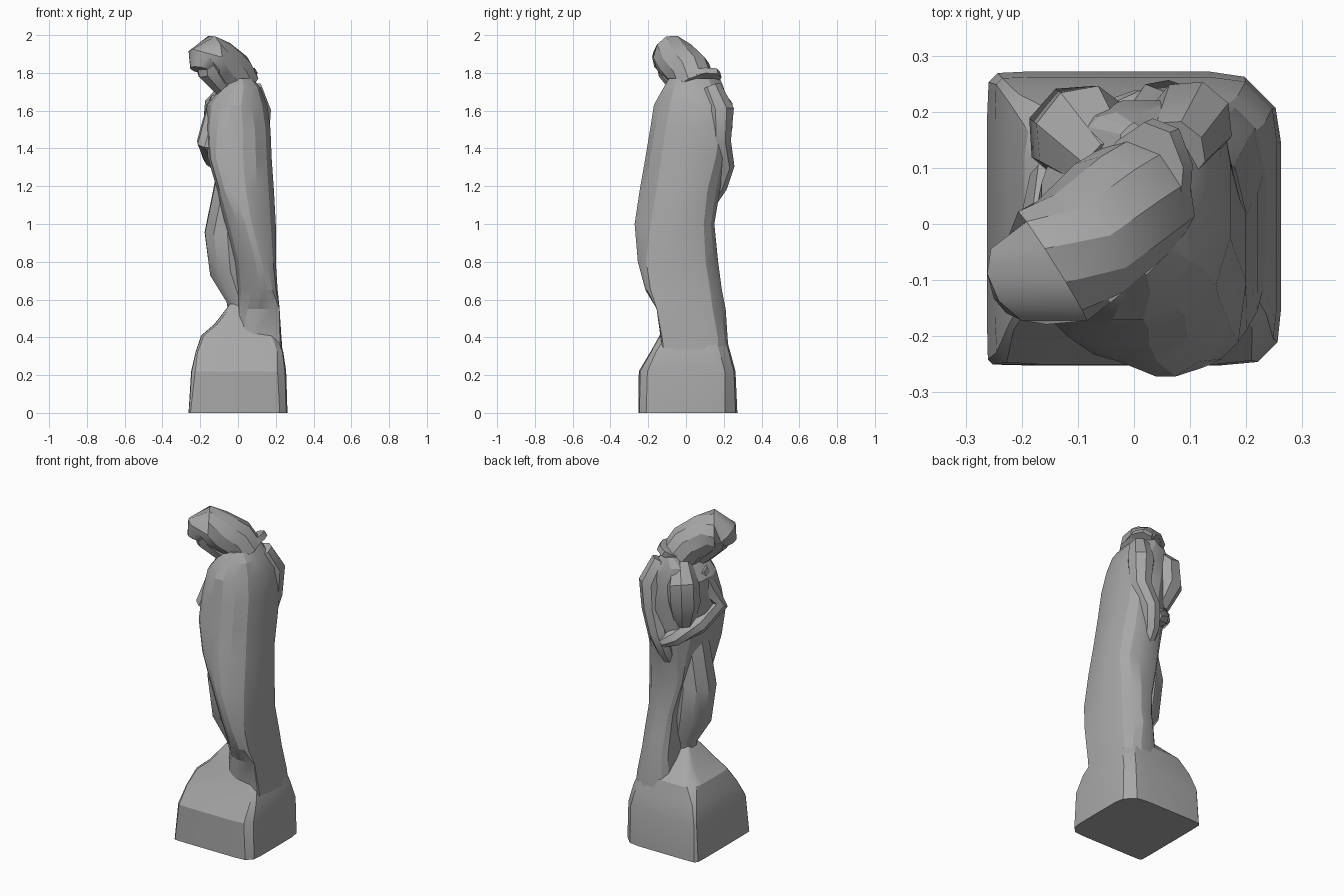
import bpy
import bmesh
import math
from mathutils import Vector

default_cube = bpy.data.objects.get("Cube")
if default_cube:
    bpy.data.objects.remove(default_cube, do_unlink=True)

# One stone colour for the whole statue
stone = bpy.data.materials.new("grey_stone")
stone.use_nodes = True
stone_colour = (0.39, 0.39, 0.39, 1.0)
stone.diffuse_color = stone_colour
stone.node_tree.nodes["Principled BSDF"].inputs["Base Color"].default_value = stone_colour


def build_loft(name, rings, smooth_angle):
    """Skin a stack of closed rings, cap both ends and shade it."""
    bm = bmesh.new()
    loops = [[bm.verts.new(point) for point in ring] for ring in rings]
    for lower, upper in zip(loops, loops[1:]):
        count = len(lower)
        for i in range(count):
            j = (i + 1) % count
            bm.faces.new((lower[i], lower[j], upper[j], upper[i]))
    bm.faces.new(list(reversed(loops[0])))
    bm.faces.new(loops[-1])
    bmesh.ops.recalc_face_normals(bm, faces=bm.faces[:])
    mesh = bpy.data.meshes.new(name)
    bm.to_mesh(mesh)
    bm.free()
    mesh.materials.append(stone)
    obj = bpy.data.objects.new(name, mesh)
    bpy.context.collection.objects.link(obj)
    bpy.ops.object.select_all(action="DESELECT")
    obj.select_set(True)
    bpy.context.view_layer.objects.active = obj
    bpy.ops.object.shade_smooth_by_angle(angle=math.radians(smooth_angle))


def reach_ring(z, reaches, chamfer):
    """Eight outward reaches, from +x counter-clockwise, bound one octagon
    whose corners are chamfered."""
    ring = []
    for k, reach in enumerate(reaches):
        angle = k * math.pi / 4
        out = Vector((math.cos(angle), math.sin(angle), 0))
        along = Vector((-out.y, out.x, 0))
        end = reaches[(k + 1) % 8] * math.sqrt(2) - reach
        start = reach - reaches[k - 1] * math.sqrt(2)
        middle = (start + end) / 2
        half = max(end - start, 0.004) * (0.5 - chamfer)
        for offset in (middle - half, middle + half):
            ring.append(out * reach + along * offset + Vector((0, 0, z)))
    return ring


def reach_loft(name, table, chamfer, smooth_angle):
    rings = [reach_ring(row[0], row[1:], chamfer) for row in table]
    build_loft(name, rings, smooth_angle)


def limb(name, path, sides=8, stretch=1):
    """Tapered tube through (x, y, z, radius) stations."""
    points = [Vector(station[:3]) for station in path]
    rings = []
    for i, (point, station) in enumerate(zip(points, path)):
        tangent = points[min(i + 1, len(points) - 1)] - points[max(i - 1, 0)]
        tangent.normalize()
        side = tangent.cross(Vector((0.3, 1, 0.2))).normalized()
        up = side.cross(tangent) * stretch
        rings.append([
            point + station[3] * (side * math.cos(a) + up * math.sin(a))
            for a in (2 * math.pi * k / sides for k in range(sides))
        ])
    build_loft(name, rings, 35)


# Rocky plinth: height, then reach towards each compass direction
reach_loft("rock_base", [
    (0, .262, .325, .272, .362, .262, .355, .252, .33),
    (.22, .255, .32, .262, .35, .248, .335, .25, .32),
    (.32, .24, .29, .235, .31, .225, .285, .19, .28),
    (.41, .21, .25, .21, .25, .195, .225, .14, .22),
    (.47, .1, .15, .15, .17, .125, .16, .12, .13),
    (.58, .04, .03, .04, .05, .04, .06, .06, .05),
], .13, 25)

# Draped body, from the foot of the cloth to the collar
reach_loft("draped_body", [
    (.2, .245, .29, .24, .13, .02, .07, .12, .24),
    (.4, .23, .27, .22, .13, .02, .07, .135, .25),
    (.55, .22, .24, .21, .12, .01, .06, .155, .265),
    (.65, .21, .225, .19, .11, .01, .08, .215, .275),
    (.8, .2, .2, .17, .11, .02, .125, .255, .28),
    (1, .2, .195, .15, .13, .07, .175, .272, .255),
    (1.18, .19, .2, .18, .15, .11, .215, .245, .225),
    (1.35, .178, .225, .21, .17, .16, .225, .215, .2),
    (1.5, .172, .24, .22, .19, .17, .2, .19, .18),
    (1.63, .155, .235, .22, .2, .165, .165, .17, .15),
    (1.72, .12, .167, .2, .18, .09, .11, .12, .12),
    (1.77, .08, .13, .18, .13, .03, .05, .09, .08),
], .24, 20)

# Bent leg showing beside the cloth
limb("right_leg", [
    (.01, 0, .5, .06),
    (.01, 0, .6, .075),
    (-.04, 0, .75, .115),
    (-.06, -.005, .95, .122),
    (-.02, -.01, 1.17, .115),
    (0, 0, 1.3, .11),
], 10)

# Arms drawn round behind the back
limb("right_arm", [
    (-.09, .02, 1.66, .06),
    (-.12, -.02, 1.54, .07),
    (-.16, -.075, 1.43, .06),
    (-.13, .07, 1.36, .06),
    (-.04, .17, 1.29, .055),
    (.02, .21, 1.26, .035),
])
limb("left_arm", [
    (.07, .13, 1.72, .06),
    (.1, .18, 1.6, .078),
    (.1, .175, 1.44, .065),
    (.05, .2, 1.31, .058),
    (.02, .17, 1.2, .05),
    (.01, .11, 1.08, .03),
])
limb("back_shoulder", [
    (-.04, .1, 1.71, .06),
    (-.09, .16, 1.62, .092),
    (-.1, .16, 1.52, .092),
    (-.07, .12, 1.38, .06),
])

# Bowed hood and neck rising from the collar
limb("bowed_head", [
    (.012, .05, 1.73, .11),
    (-.03, .02, 1.805, .115),
    (-.095, -.04, 1.86, .113),
    (-.145, -.075, 1.885, .115),
    (-.19, -.1, 1.865, .088),
    (-.2, -.115, 1.815, .055),
], 10)

# Face and chin turned down towards the shoulder
limb("face", [
    (-.14, -.065, 1.88, .1),
    (-.14, -.075, 1.8, .075),
    (-.1, -.045, 1.745, .055),
    (-.05, -.01, 1.7, .05),
])

# Folded collar band round the neck
limb("collar", [
    (.022, .05, 1.75, .088),
    (.007, .046, 1.78, .086),
], 10, 1.65)
